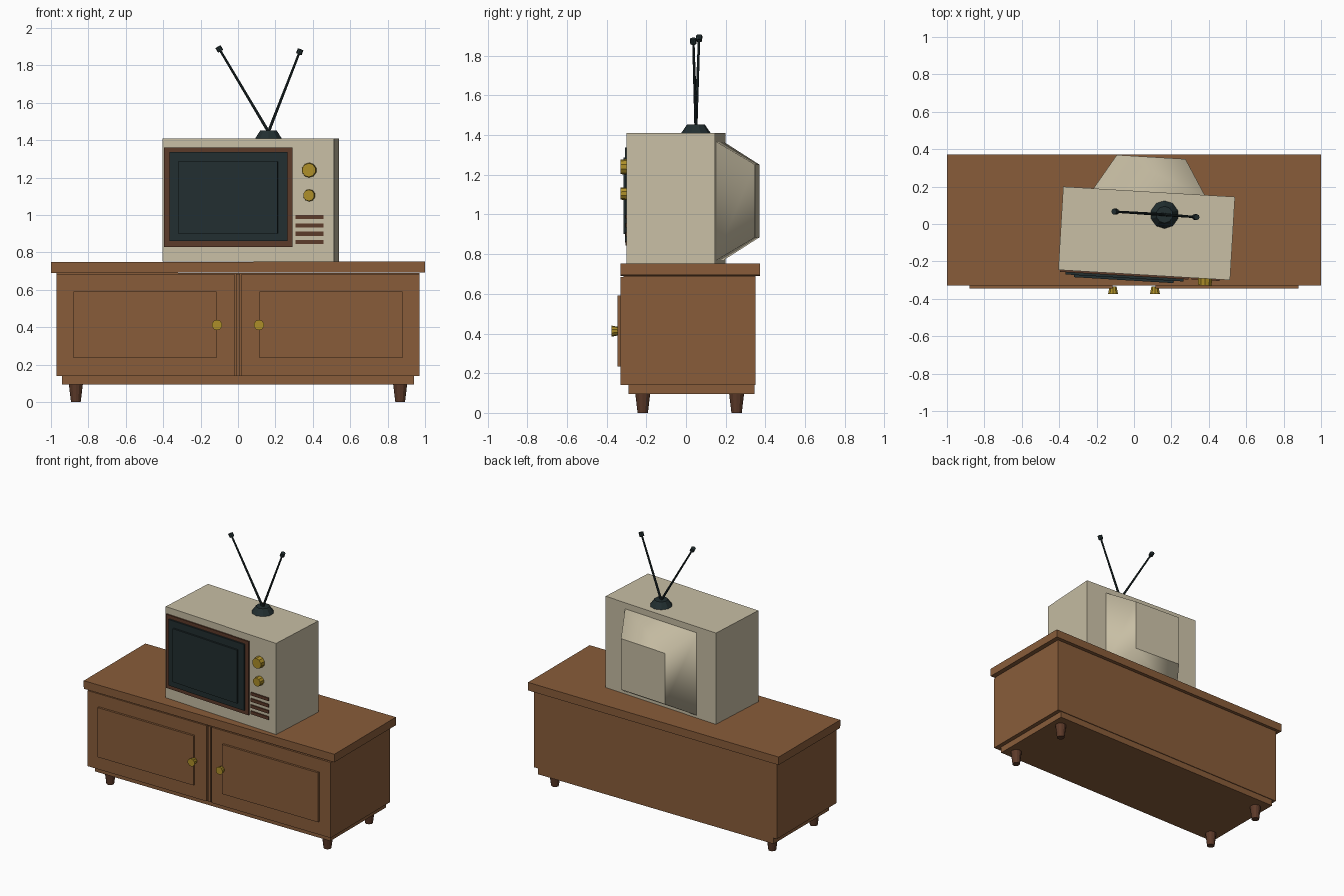
import bpy, bmesh
from math import radians, pi
from mathutils import Matrix, Vector

cube = bpy.data.objects.get("Cube")
if cube:
    bpy.data.objects.remove(cube, do_unlink=True)


def material(name, r, g, b):
    m = bpy.data.materials.new(name)
    m.use_nodes = True
    m.diffuse_color = (r, g, b, 1)
    bsdf = m.node_tree.nodes["Principled BSDF"]
    bsdf.inputs["Base Color"].default_value = (r, g, b, 1)
    bsdf.inputs["Roughness"].default_value = 0.7
    return m


wood = material("warm wood", 0.25, 0.108, 0.042)
dark_wood = material("dark wood", 0.107, 0.042, 0.022)
cream = material("cream plastic", 0.58, 0.52, 0.375)
black = material("blue black", 0.016, 0.028, 0.03)
gold = material("brass", 0.42, 0.275, 0.022)

WORLD = Matrix.Identity(4)
# The television stands slightly turned on the cabinet
TV = Matrix.Translation((0.0675, -0.05, 0)) @ Matrix.Rotation(radians(-3.4), 4, "Z")


def finish(name, bm, mat, matrix):
    mesh = bpy.data.meshes.new(name)
    bm.to_mesh(mesh)
    bm.free()
    mesh.materials.append(mat)
    obj = bpy.data.objects.new(name, mesh)
    obj.matrix_world = matrix
    bpy.context.collection.objects.link(obj)
    return obj


def box(name, mat, x, y, z, space=WORLD):
    """Box given by its (low, high) extent on each axis."""
    lo, hi = Vector((x[0], y[0], z[0])), Vector((x[1], y[1], z[1]))
    bm = bmesh.new()
    bmesh.ops.create_cube(bm, size=1)
    bmesh.ops.scale(bm, vec=hi - lo, verts=bm.verts)
    return finish(name, bm, mat, space @ Matrix.Translation((lo + hi) / 2))


def taper(name, mat, start, end, r1, r2, sides=10, space=WORLD, spin=0):
    """Cone or cylinder running from start to end."""
    start, end = Vector(start), Vector(end)
    axis = end - start
    bm = bmesh.new()
    bmesh.ops.create_cone(bm, cap_ends=True, segments=sides, radius1=r1, radius2=r2,
                          depth=axis.length, matrix=Matrix.Rotation(spin, 4, "Z"))
    turn = axis.to_track_quat("Z", "Y").to_matrix().to_4x4()
    return finish(name, bm, mat, space @ Matrix.Translation((start + end) / 2) @ turn)


# Cabinet
box("cabinet_body", wood, (-0.97, 0.97), (-0.315, 0.35), (0.14, 0.69))
box("cabinet_plinth", wood, (-0.94, 0.94), (-0.29, 0.345), (0.095, 0.145))
top = box("cabinet_top", wood, (-1, 1), (-0.33, 0.372), (0.692, 0.75))
top.rotation_euler.y = -0.002
box("centre_stile", wood, (-0.01, 0.01), (-0.325, -0.3), (0.14, 0.685))

for side, s in (("right", -1), ("left", 1)):
    def span(a, b):
        return sorted((s * a, s * b))
    box(side + "_door", wood, span(0.02, 0.97), (-0.33, -0.31), (0.14, 0.685))
    box(side + "_door_panel", wood, span(0.115, 0.88), (-0.345, -0.325), (0.235, 0.592))
    taper(side + "_door_knob", gold, (s * 0.112, -0.335, 0.412), (s * 0.112, -0.375, 0.412),
          0.02, 0.028)
    for place, y in (("front", -0.218), ("back", 0.255)):
        taper(f"{place}_{side}_leg", dark_wood, (s * 0.867, y, 0), (s * 0.867, y, 0.1),
              0.026, 0.038, 12)

# Television case and picture tube housing
box("tv_case", cream, (-0.46, 0.46), (-0.223, 0.223), (0.752, 1.41), TV)
tube = taper("tube_housing", cream, (0, 0.213, 1.068), (0, 0.409, 1.068), 0.43, 0.26, 4, TV, pi / 4)
for face in tube.data.polygons:
    face.use_smooth = abs(face.normal.z) < 0.9

# Screen built from stacked plates
box("screen_frame", dark_wood, (-0.449, 0.237), (-0.233, -0.22), (0.83, 1.362), TV)
box("screen_surround", black, (-0.42, 0.211), (-0.245, -0.22), (0.86, 1.337), TV)
box("screen_glass", black, (-0.375, 0.16), (-0.257, -0.22), (0.902, 1.287), TV)

# Controls and speaker vents
for name, z, r in (("channel_knob", 1.24, 0.04), ("volume_knob", 1.105, 0.033)):
    taper(name, gold, (0.327, -0.22, z), (0.327, -0.26, z), r, r * 0.92, 10, TV)
for i in range(4):
    z = 0.855 + i * 0.045
    box(f"speaker_vent_{i + 1}", dark_wood, (0.255, 0.403), (-0.231, -0.22),
        (z - 0.011, z + 0.011), TV)

# Aerial
taper("aerial_base", black, (0.163, 0.05, 1.408), (0.163, 0.05, 1.453), 0.076, 0.045, 10)
root = Vector((0.163, 0.05, 1.445))
for side, tip in (("right", (-0.1, 0.066, 1.888)), ("left", (0.33, 0.037, 1.873))):
    tip = Vector(tip)
    along = (tip - root).normalized()
    taper(side + "_aerial_rod", black, root, tip, 0.008, 0.006, 8)
    taper(side + "_aerial_tip", black, tip - along * 0.014, tip + along * 0.014, 0.016, 0.016, 8)
